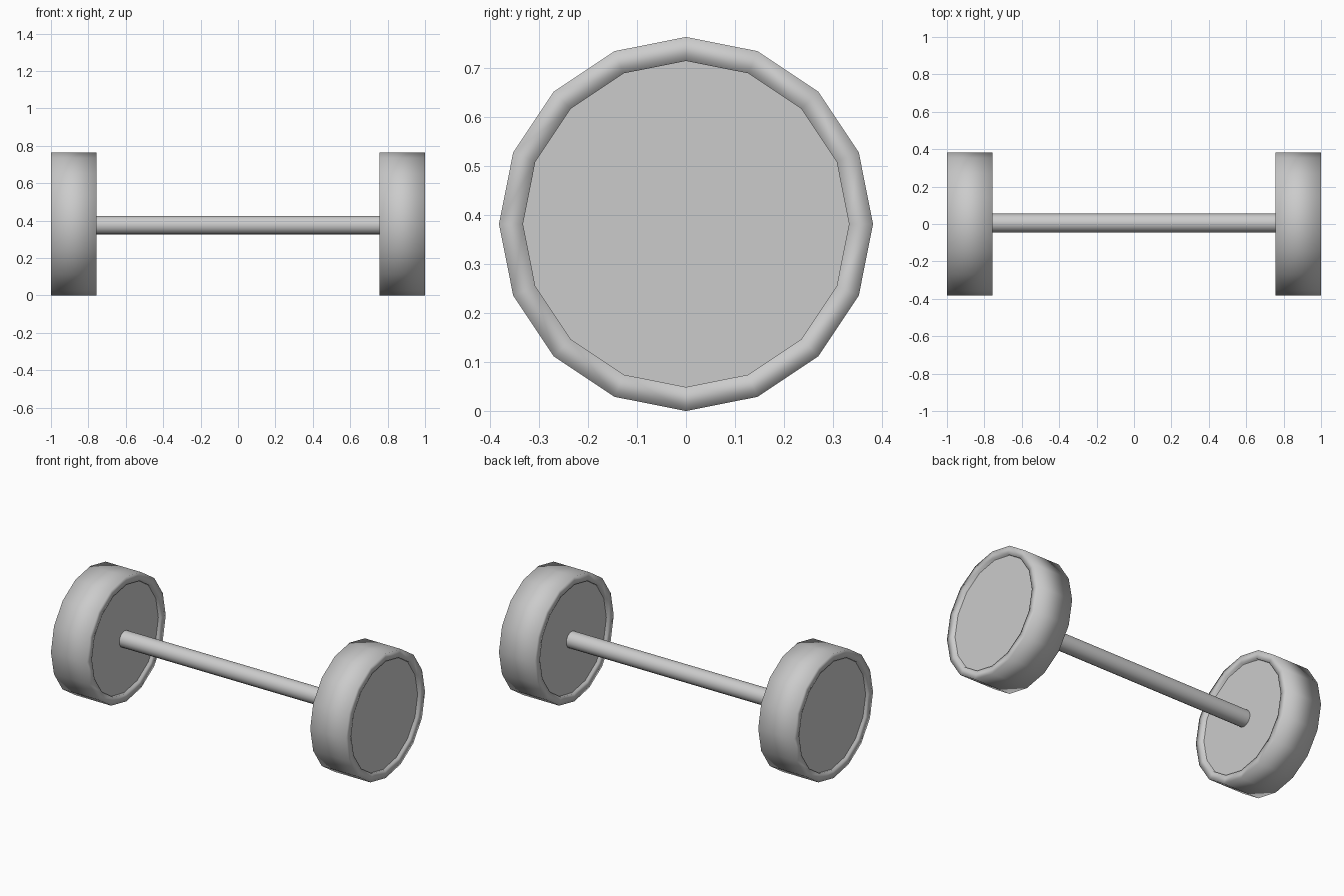
import bpy, bmesh
from math import sin, cos, pi

cube = bpy.data.objects.get("Cube")
if cube:
    bpy.data.objects.remove(cube, do_unlink=True)

SIDES = 16
RADIUS, HOLE = 0.382, 0.333      # outer and inner radius of the ring
INNER, OUTER = 0.757, 1.0        # wheel extent along x
RECESS = 0.016                   # how far the discs sit inside the ring

grey = bpy.data.materials.new("light_grey")
grey.use_nodes = True
colour = (0.6, 0.6, 0.6, 1)
grey.diffuse_color = colour
grey.node_tree.nodes["Principled BSDF"].inputs["Base Color"].default_value = colour


def circle(bm, x, radius, y=0.0, z=RADIUS):
    """Ring of vertices around the x axis, one of them at the top."""
    steps = [2 * pi * i / SIDES for i in range(SIDES)]
    return [bm.verts.new((x, y + radius * sin(a), z + radius * cos(a))) for a in steps]


def bridge(bm, a, b, smooth=True):
    for i in range(SIDES):
        j = (i + 1) % SIDES
        bm.faces.new((a[i], a[j], b[j], b[i])).smooth = smooth


def finish(bm, name):
    bmesh.ops.recalc_face_normals(bm, faces=bm.faces)
    mesh = bpy.data.meshes.new(name)
    bm.to_mesh(mesh)
    bm.free()
    mesh.materials.append(grey)
    obj = bpy.data.objects.new(name, mesh)
    bpy.context.collection.objects.link(obj)
    return obj


# Ring: closed square section swept round, shaded smooth over its corners
def wheel_ring(name, side):
    bm = bmesh.new()
    section = [(INNER, RADIUS), (OUTER, RADIUS), (OUTER, HOLE), (INNER, HOLE)]
    loops = [circle(bm, side * x, r) for x, r in section]
    for k, loop in enumerate(loops):
        bridge(bm, loop, loops[(k + 1) % len(loops)])
    finish(bm, name)


# Solid drum between two x positions with flat caps
def drum(name, x0, x1, radius, y=0.0, z=RADIUS, smooth=False):
    bm = bmesh.new()
    a, b = circle(bm, x0, radius, y, z), circle(bm, x1, radius, y, z)
    bridge(bm, a, b, smooth)
    for cap in (a, b):
        bm.faces.new(cap)
        for i in range(SIDES):
            bm.edges.get((cap[i], cap[(i + 1) % SIDES])).smooth = False
    finish(bm, name)


for label, side in (("left", 1), ("right", -1)):
    wheel_ring(label + "_wheel_ring", side)
    drum(label + "_wheel_disc", side * (INNER + RECESS), side * (OUTER - RECESS), HOLE)

# Axle joining the wheels, a touch off centre
reach = INNER + 2 * RECESS
drum("axle", -reach, reach, 0.05, y=0.005, z=0.376, smooth=True)
